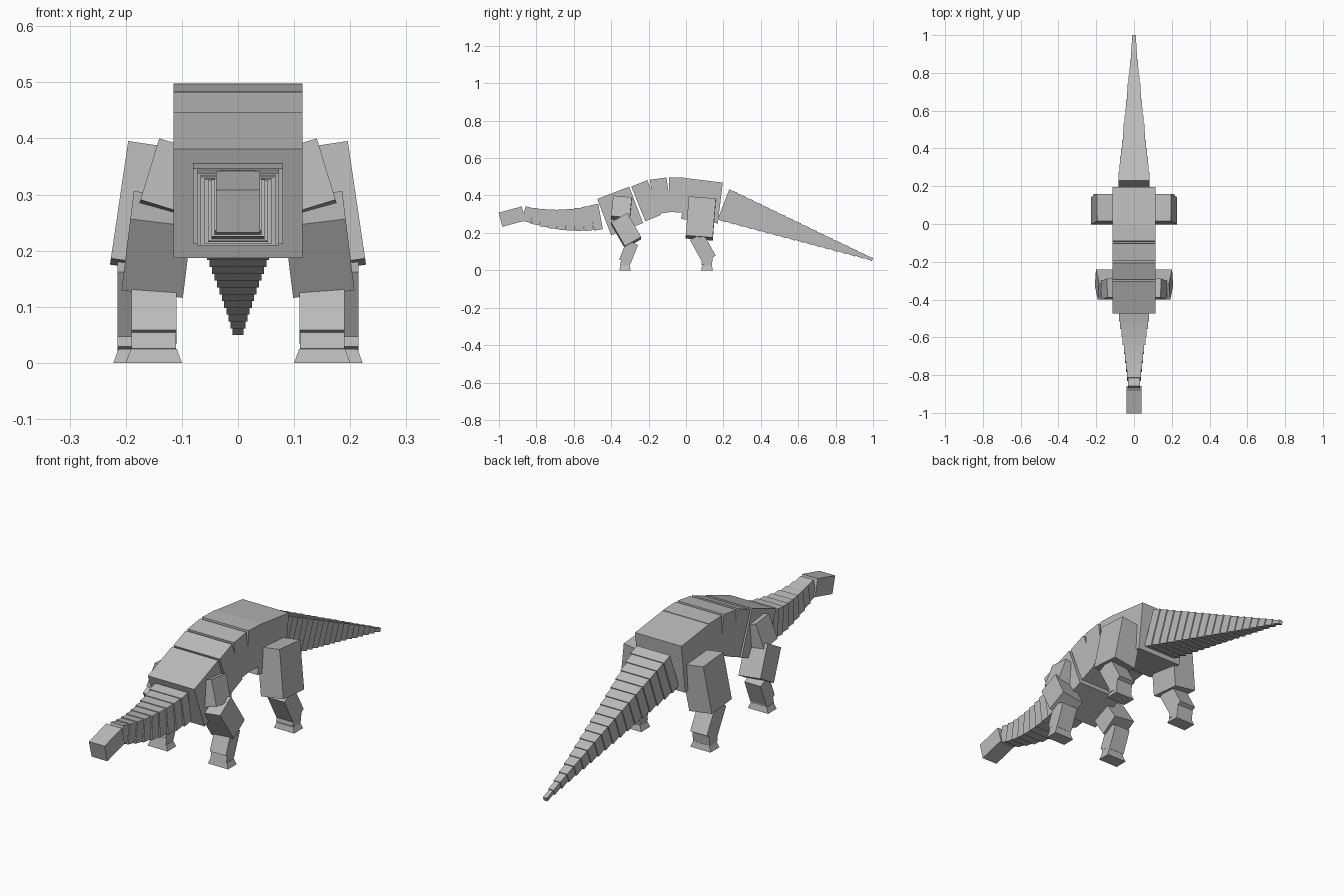
import bpy, bmesh, math
from mathutils import Matrix, Vector

if "Cube" in bpy.data.objects:
    bpy.data.objects.remove(bpy.data.objects["Cube"])

grey = bpy.data.materials.new("grey")
grey.diffuse_color = (0.5, 0.5, 0.5, 1)
grey.use_nodes = True
grey.node_tree.nodes["Principled BSDF"].inputs["Base Color"].default_value = grey.diffuse_color


def box(name, centre, size, pitch=0, splay=0, top=1.0):
    """Box turned by pitch in the side plane, then by splay in the front plane."""
    bm = bmesh.new()
    bmesh.ops.create_cube(bm, size=1)
    for v in bm.verts:
        if v.co.z > 0:
            v.co.x *= top
            v.co.y *= top
    rot = Matrix.Rotation(math.radians(splay), 4, 'Y') @ Matrix.Rotation(math.radians(pitch), 4, 'X')
    bm.transform(Matrix.Translation(Vector(centre)) @ rot @ Matrix.Diagonal((*size, 1)))
    me = bpy.data.meshes.new(name)
    bm.to_mesh(me)
    bm.free()
    me.materials.append(grey)
    ob = bpy.data.objects.new(name, me)
    bpy.context.collection.objects.link(ob)
    return ob


# body: y, z, length, height, pitch
W = 0.23
for name, y, z, l, h, a in [
        ("chest", -0.352, 0.317, 0.183, 0.208, 21),
        ("back_front", -0.2125, 0.372, 0.092, 0.20, 22),
        ("back_middle", -0.136, 0.398, 0.09, 0.186, 8),
        ("back_rear", -0.048, 0.403, 0.09, 0.186, -2),
        ("hips", 0.0855, 0.3715, 0.197, 0.22, -7)]:
    box(name, (0, y, z), (W, l, h), a)

# head
box("head", (0, -0.93, 0.287), (0.078, 0.128, 0.078), 15)

# neck: sagging row of growing blocks
N = 9
for i in range(N):
    t = i / (N - 1)
    y = -0.845 + 0.365 * t
    z = 0.27 + 0.028 * ((y + 0.63) / 0.215) ** 2
    slope = math.degrees(math.atan(1.21 * (y + 0.63)))
    w = 2 * (0.032 + 0.048 * t ** 1.15)
    box(f"neck_{i + 1}", (0, y, z), (w, 0.047, 0.08 + 0.057 * t), slope)

# tail: straight tapering row of blocks
N = 18
for i in range(N):
    t = (i + 0.5) / N
    y = 0.2 + 0.797 * t
    z = 0.352 - 0.294 * t
    w = 2 * (0.008 + 0.077 * (1 - t) ** 1.1)
    box(f"tail_{i + 1}", (0, y, z), (w, 0.0475, 0.013 + 0.162 * (1 - t)), -21)

# legs, mirrored: x, y, z, size, pitch, splay, top scale
legs = [
    ("front_upper_arm", 0.118, -0.345, 0.328, (0.085, 0.10, 0.115), -6, -17, 1),
    ("front_forearm", 0.142, -0.32, 0.211, (0.11, 0.10, 0.148), 30, -7, 1),
    ("front_shin", 0.15, -0.307, 0.097, (0.08, 0.065, 0.11), -22, 0, 1),
    ("front_ankle", 0.15, -0.323, 0.045, (0.079, 0.05, 0.05), -12, 0, 1),
    ("front_foot", 0.15, -0.326, 0.0125, (0.10, 0.06, 0.025), 0, 0, 0.82),
    ("hind_thigh", 0.156, 0.079, 0.277, (0.113, 0.145, 0.212), -4.4, -8.4, 1),
    ("hind_shin", 0.173, 0.09, 0.12, (0.083, 0.08, 0.14), 29, 0, 1),
    ("hind_ankle", 0.173, 0.113, 0.05, (0.083, 0.055, 0.05), -8, 0, 1),
    ("hind_foot", 0.172, 0.112, 0.0125, (0.10, 0.063, 0.025), 0, 0, 0.82)]
for name, x, y, z, size, a, s, top in legs:
    for side, sg in (("right", 1), ("left", -1)):
        box(f"{name}_{side}", (sg * x, y, z), size, a, sg * s, top)
